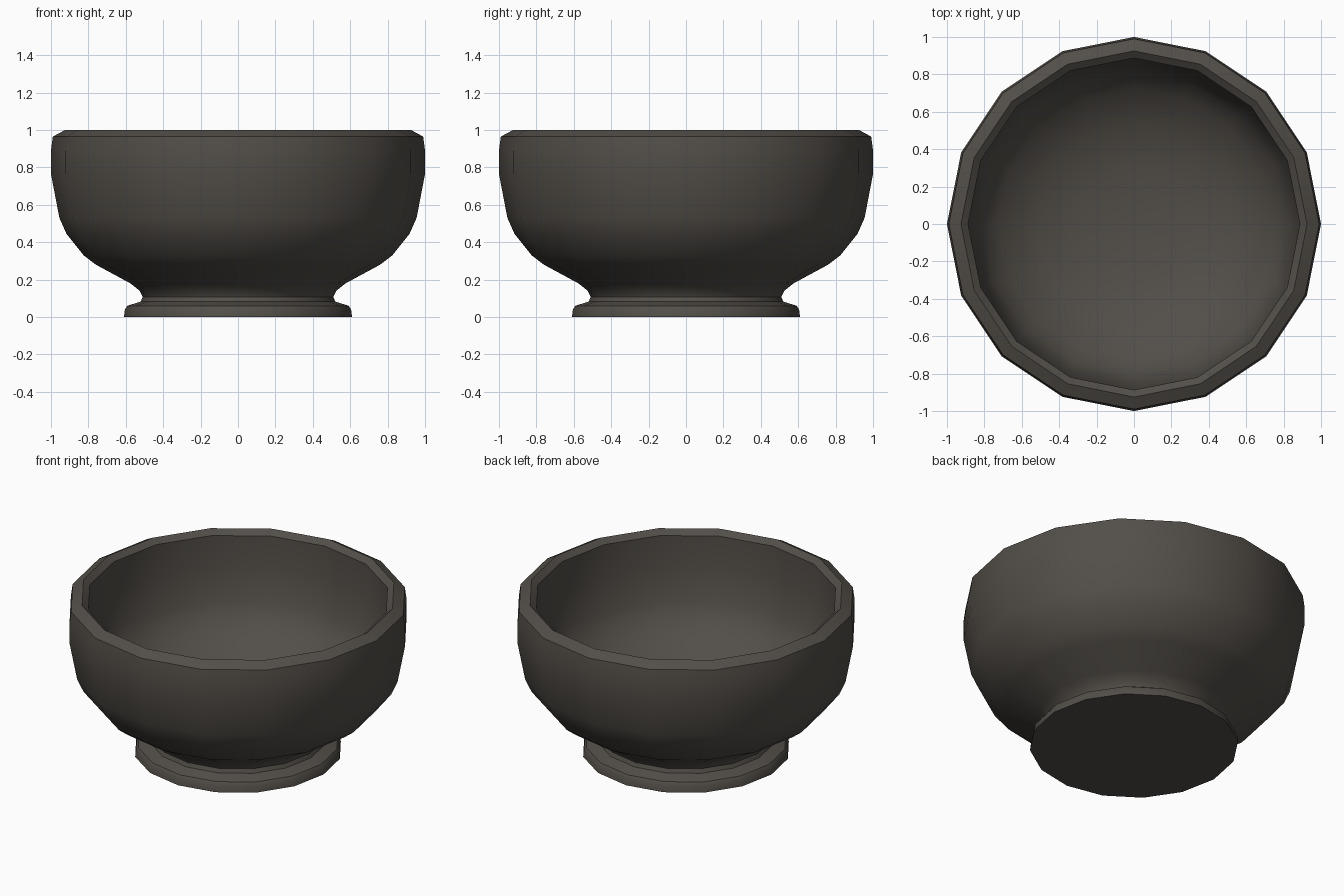
import bpy, math

if "Cube" in bpy.data.objects:
    bpy.data.objects.remove(bpy.data.objects["Cube"])

SIDES = 16

clay = bpy.data.materials.new("dark_grey_brown")
clay.diffuse_color = (0.085, 0.076, 0.065, 1)
clay.use_nodes = True
clay.node_tree.nodes["Principled BSDF"].inputs["Base Color"].default_value = clay.diffuse_color

# Closed profile (radius, height): foot, outer wall, rim, inner wall, floor
profile = [
    (0, 0), (0.61, 0), (0.605, 0.04), (0.592, 0.06), (0.52, 0.083),
    (0.51, 0.108), (0.525, 0.14), (0.575, 0.18), (0.76, 0.28),
    (0.825, 0.33), (0.917, 0.445), (0.955, 0.53), (1.0, 0.765),
    (1.0, 0.89), (0.99, 0.965), (0.925, 1.0),
    (0.887, 0.97), (0.885, 0.77), (0.845, 0.56), (0.81, 0.485),
    (0.73, 0.385), (0.52, 0.265), (0.3, 0.215), (0, 0.2),
]


def lathe(name, points, sides, mat):
    """Spin a profile about z; points with radius 0 become poles."""
    verts, rings, faces = [], [], []
    for r, z in points:
        n = 1 if r == 0 else sides
        rings.append([len(verts) + i for i in range(n)])
        for i in range(n):
            a = 2 * math.pi * i / sides
            verts.append((r * math.cos(a), r * math.sin(a), z))
    for lo, hi in zip(rings, rings[1:]):
        for i in range(sides):
            j = (i + 1) % sides
            quad = [lo[i % len(lo)], lo[j % len(lo)], hi[j % len(hi)], hi[i % len(hi)]]
            faces.append(list(dict.fromkeys(quad)))
    me = bpy.data.meshes.new(name)
    me.from_pydata(verts, [], faces)
    me.materials.append(mat)
    ob = bpy.data.objects.new(name, me)
    bpy.context.collection.objects.link(ob)
    return ob


# Bowl, foot and rim in one turned body
bowl = lathe("bowl", profile, SIDES, clay)
bpy.context.view_layer.objects.active = bowl
bowl.select_set(True)
bpy.ops.object.shade_smooth_by_angle(angle=math.radians(28))
